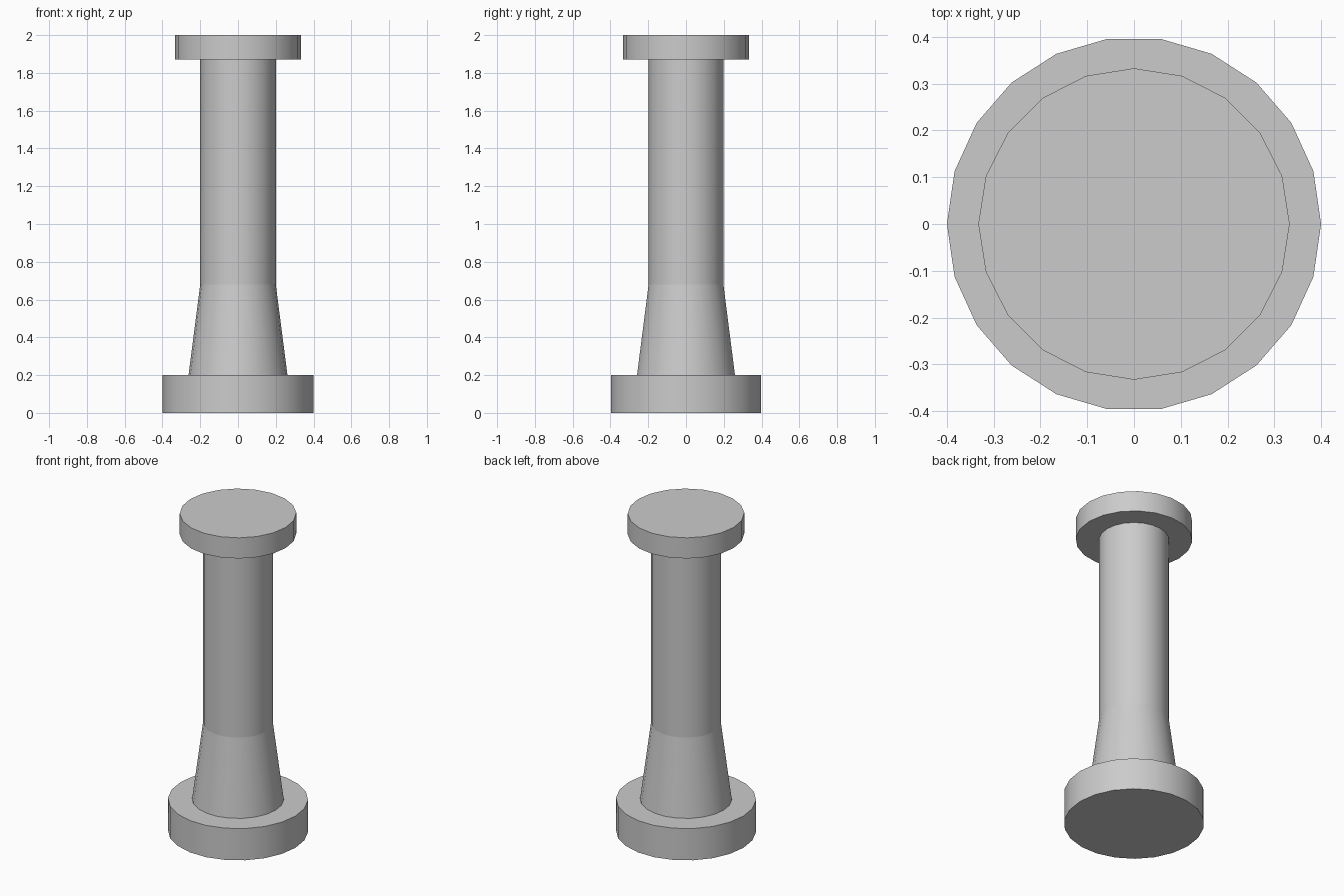
import bpy, math

if "Cube" in bpy.data.objects:
    bpy.data.objects.remove(bpy.data.objects["Cube"])


def tapered_disc(name, sides, r_bottom, r_top, z0, z1):
    # blender starts cones on the y axis; rotate so a corner lies on x
    bpy.ops.mesh.primitive_cone_add(vertices=sides, radius1=r_bottom, radius2=r_top,
                                    depth=z1 - z0, location=(0, 0, (z0 + z1) / 2),
                                    rotation=(0, 0, math.pi / 2))
    ob = bpy.context.object
    ob.name = name
    bpy.ops.object.transform_apply(location=True, rotation=True, scale=True)
    bpy.ops.object.shade_smooth_by_angle(angle=math.radians(30))
    return ob


# round foot
tapered_disc("base", 22, 0.40, 0.40, 0.0, 0.20)
# flared lower part of the stem
tapered_disc("flare", 22, 0.262, 0.20, 0.20, 0.68)
# straight stem
tapered_disc("shaft", 22, 0.20, 0.20, 0.68, 1.87)
# top plate
tapered_disc("cap", 20, 0.333, 0.333, 1.87, 2.0)
